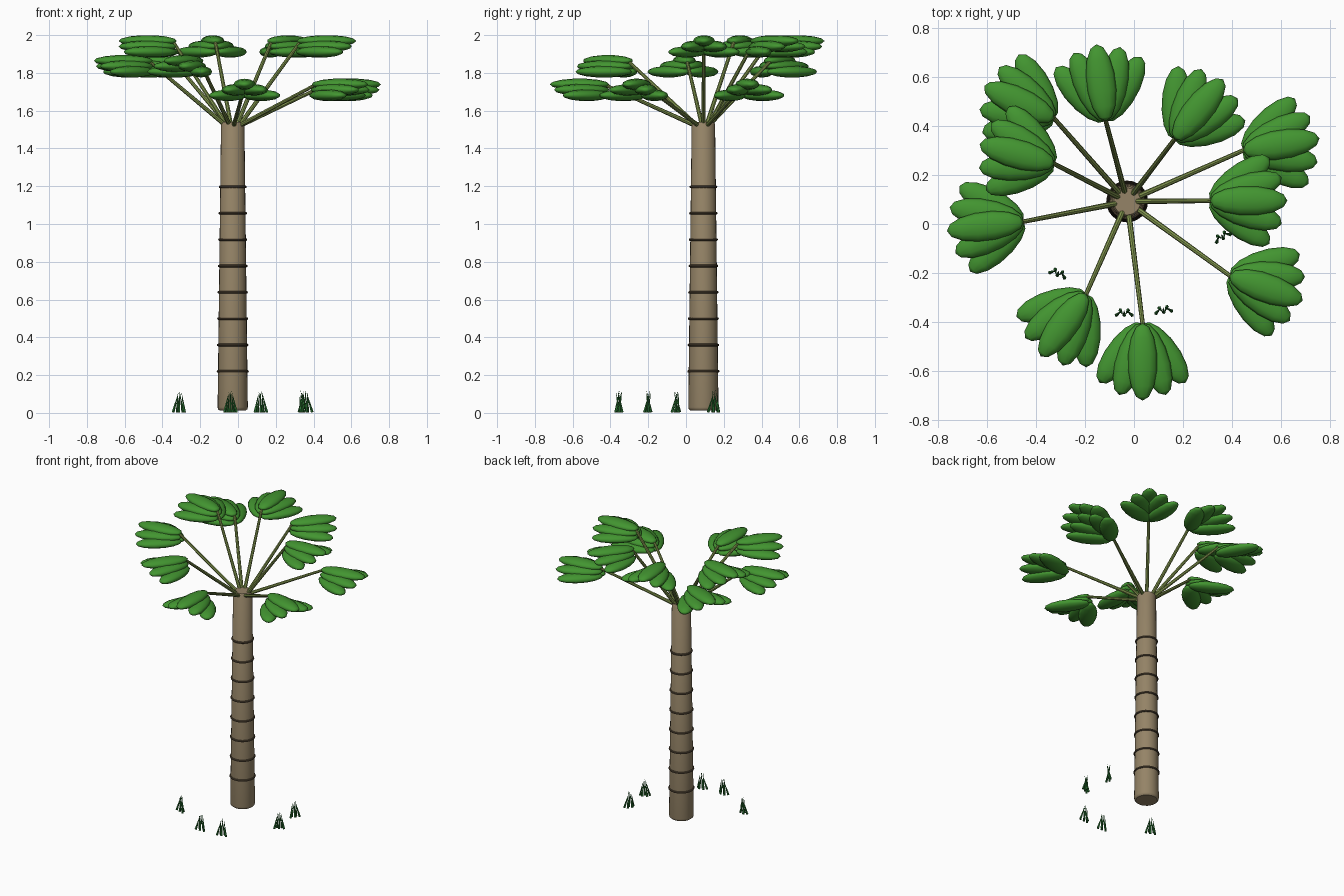
import bpy, bmesh, math
from mathutils import Vector, Matrix

if "Cube" in bpy.data.objects:
    bpy.data.objects.remove(bpy.data.objects["Cube"])


def material(name, rgb):
    m = bpy.data.materials.new(name)
    m.diffuse_color = (*rgb, 1)
    m.use_nodes = True
    m.node_tree.nodes["Principled BSDF"].inputs["Base Color"].default_value = m.diffuse_color
    return m


BARK = material("bark_brown", (0.30, 0.23, 0.135))
RING = material("dark_ring_brown", (0.095, 0.068, 0.04))
STEM = material("stem_olive", (0.22, 0.30, 0.075))
LEAF = material("leaf_green", (0.055, 0.30, 0.03))
GRASS = material("grass_dark_green", (0.022, 0.17, 0.03))


def make_object(name, bm, mat, angle=40):
    me = bpy.data.meshes.new(name)
    bm.to_mesh(me)
    bm.free()
    me.materials.append(mat)
    ob = bpy.data.objects.new(name, me)
    bpy.context.collection.objects.link(ob)
    bpy.ops.object.select_all(action='DESELECT')
    ob.select_set(True)
    bpy.context.view_layer.objects.active = ob
    bpy.ops.object.shade_smooth_by_angle(angle=math.radians(angle))
    return ob


def lathe(bm, profile, steps, center):
    """Spin a closed or axis-to-axis (radius, z) profile around a vertical axis."""
    vs = [bm.verts.new((center[0] + r, center[1], z)) for r, z in profile]
    es = [bm.edges.new(p) for p in zip(vs, vs[1:])]
    bmesh.ops.spin(bm, geom=vs + es, cent=(*center, 0), axis=(0, 0, 1),
                   angle=math.tau, steps=steps, use_duplicate=False)
    bmesh.ops.remove_doubles(bm, verts=bm.verts, dist=0.0001)
    bmesh.ops.recalc_face_normals(bm, faces=bm.faces)


def rod(bm, a, b, r1, r2, sides):
    """Cone or cylinder from point a to point b."""
    a, b = Vector(a), Vector(b)
    rot = (b - a).to_track_quat('Z', 'Y').to_matrix().to_4x4()
    bmesh.ops.create_cone(bm, cap_ends=True, segments=sides, radius1=r1, radius2=r2,
                          depth=(b - a).length,
                          matrix=Matrix.Translation((a + b) / 2) @ rot)


# Trunk
CX, CY = -0.028, 0.092
bm = bmesh.new()
lathe(bm, [(0, 0.013), (0.07, 0.013), (0.078, 0.02), (0.08, 0.03),
           (0.062, 1.53), (0.055, 1.54), (0, 1.54)], 24, (CX, CY))
make_object("trunk", bm, BARK)

# Trunk rings
bm = bmesh.new()
for i in range(8):
    z = 0.22 + i * 0.1395
    r = 0.08 - 0.018 * z / 1.53
    prof = [(r + 0.001 + 0.007 * math.cos(t * math.tau / 8),
             z + 0.007 * math.sin(t * math.tau / 8)) for t in range(9)]
    lathe(bm, prof, 24, (CX, CY))
make_object("trunk_rings", bm, RING)

# Leaf fans: base x, base y, heading in degrees, top height
HI, MID, LOW = 2.0, 1.895, 1.77
FANS = [(0.31, 0.095, 0, HI), (0.445, 0.30, 9, LOW), (0.165, 0.345, 51, HI),
        (-0.115, 0.42, 97, HI), (-0.325, 0.43, 155, MID), (-0.325, 0.245, 165, HI),
        (-0.45, 0.01, 187, MID), (-0.195, -0.285, 234, MID),
        (0.035, -0.405, 270, LOW), (0.39, -0.21, -19, LOW)]
for n, (x, y, heading, top) in enumerate(FANS, 1):
    # Five flat ellipsoid leaflets, the outer ones lower
    bm = bmesh.new()
    for k in range(-2, 3):
        half = 0.158 - 0.004 * abs(k)
        a = math.radians(heading + 18 * k)
        c = Vector((x + half * math.cos(a), y + half * math.sin(a),
                    top - 0.031 - 0.029 * abs(k)))
        bmesh.ops.create_uvsphere(
            bm, u_segments=12, v_segments=7, radius=1,
            matrix=Matrix.Translation(c) @ Matrix.Rotation(a, 4, 'Z')
            @ Matrix.Diagonal((half, 0.06, 0.031, 1))
            @ Matrix.Rotation(math.pi / 2, 4, 'Y'))
    make_object(f"leaf_fan_{n}", bm, LEAF, 70)

    # Leaf stem from the trunk top to the fan
    d = Vector((x - CX, y - CY, 0)).normalized()
    bm = bmesh.new()
    rod(bm, (CX + 0.03 * d.x, CY + 0.03 * d.y, 1.515),
        (x + 0.02 * d.x, y + 0.02 * d.y, top - 0.035), 0.012, 0.009, 8)
    make_object(f"leaf_stem_{n}", bm, STEM)

# Grass tufts: x, y, direction of the row of blades
TUFTS = [(-0.31, -0.20, -20), (-0.04, -0.362, 0), (0.12, -0.35, 8),
         (0.36, -0.05, 30), (0.34, 0.15, 60)]
for n, (x, y, turn) in enumerate(TUFTS, 1):
    bm = bmesh.new()
    a = math.radians(turn)
    u, v = Vector((math.cos(a), math.sin(a), 0)), Vector((-math.sin(a), math.cos(a), 0))
    for k in range(-2, 3):
        side = 0.01 if k % 2 else -0.01
        foot = Vector((x, y, 0.003)) + u * 0.016 * k + v * side
        tip = Vector((x, y, 0.123 - 0.006 * abs(k))) + u * 0.004 * k - v * side
        rod(bm, foot, tip, 0.008, 0, 5)
    make_object(f"grass_tuft_{n}", bm, GRASS, 20)
